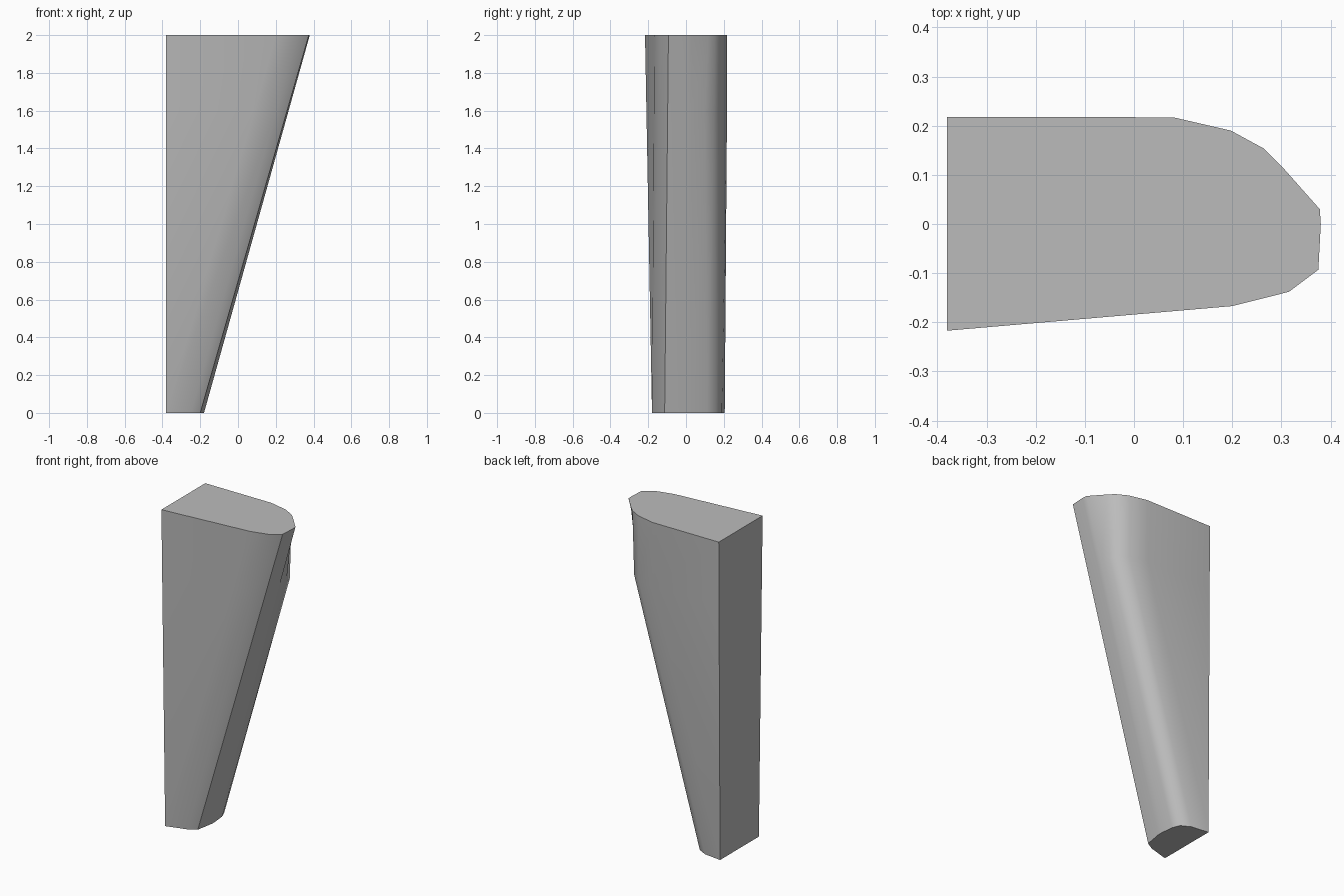
import bpy
import bmesh
from mathutils import Vector

cube = bpy.data.objects.get("Cube")
if cube:
    bpy.data.objects.remove(cube, do_unlink=True)

grey = bpy.data.materials.new("plain grey")
grey.use_nodes = True
colour = (0.5, 0.5, 0.5, 1)
grey.diffuse_color = colour
grey.node_tree.nodes["Principled BSDF"].inputs["Base Color"].default_value = colour

# Matching outlines, running from the flat end around the rounded end and back
top = [(-.38, -.217), (.20, -.167), (.315, -.138), (.375, -.093), (.38, 0),
       (.378, .03), (.30, .118), (.265, .153), (.197, .19), (.08, .217), (-.38, .218)]
bottom = [(-.38, -.18), (-.38, -.18), (-.25, -.143), (-.20, -.113), (-.18, 0),
          (-.18, .03), (-.188, .11), (-.208, .16), (-.265, .19), (-.38, .205), (-.38, .205)]

# Outline where the back corner stops sloping and turns upright
BREAK = 0.8
middle = [Vector(b).lerp(Vector(t), BREAK) for b, t in zip(bottom, top)]
middle[6:10] = [Vector(p) for p in ((.266, .10), (.255, .15), (.195, .19), (.08, .217))]

# Loft the outlines into one closed body
bm = bmesh.new()
rings = [[bm.verts.new((p[0], p[1], z)) for p in outline]
         for outline, z in ((bottom, 0), (middle, 2 * BREAK), (top, 2))]
count = len(top)
sharp_columns = (0, 3, count - 1)
for low, high in zip(rings, rings[1:]):
    for i in range(count):
        j = (i + 1) % count
        bm.faces.new((low[i], low[j], high[j], high[i])).smooth = True
    for i in sharp_columns:
        bm.edges.get((low[i], high[i])).smooth = False
caps = [bm.faces.new(rings[0][::-1]), bm.faces.new(rings[-1])]
for cap in caps:
    for edge in cap.edges:
        edge.smooth = False

# Merge the points that meet at the narrow end
bmesh.ops.remove_doubles(bm, verts=bm.verts, dist=0.0005)
bmesh.ops.recalc_face_normals(bm, faces=bm.faces)

mesh = bpy.data.meshes.new("tapered_leg")
bm.to_mesh(mesh)
bm.free()
mesh.materials.append(grey)
leg = bpy.data.objects.new("tapered_leg", mesh)
bpy.context.collection.objects.link(leg)
